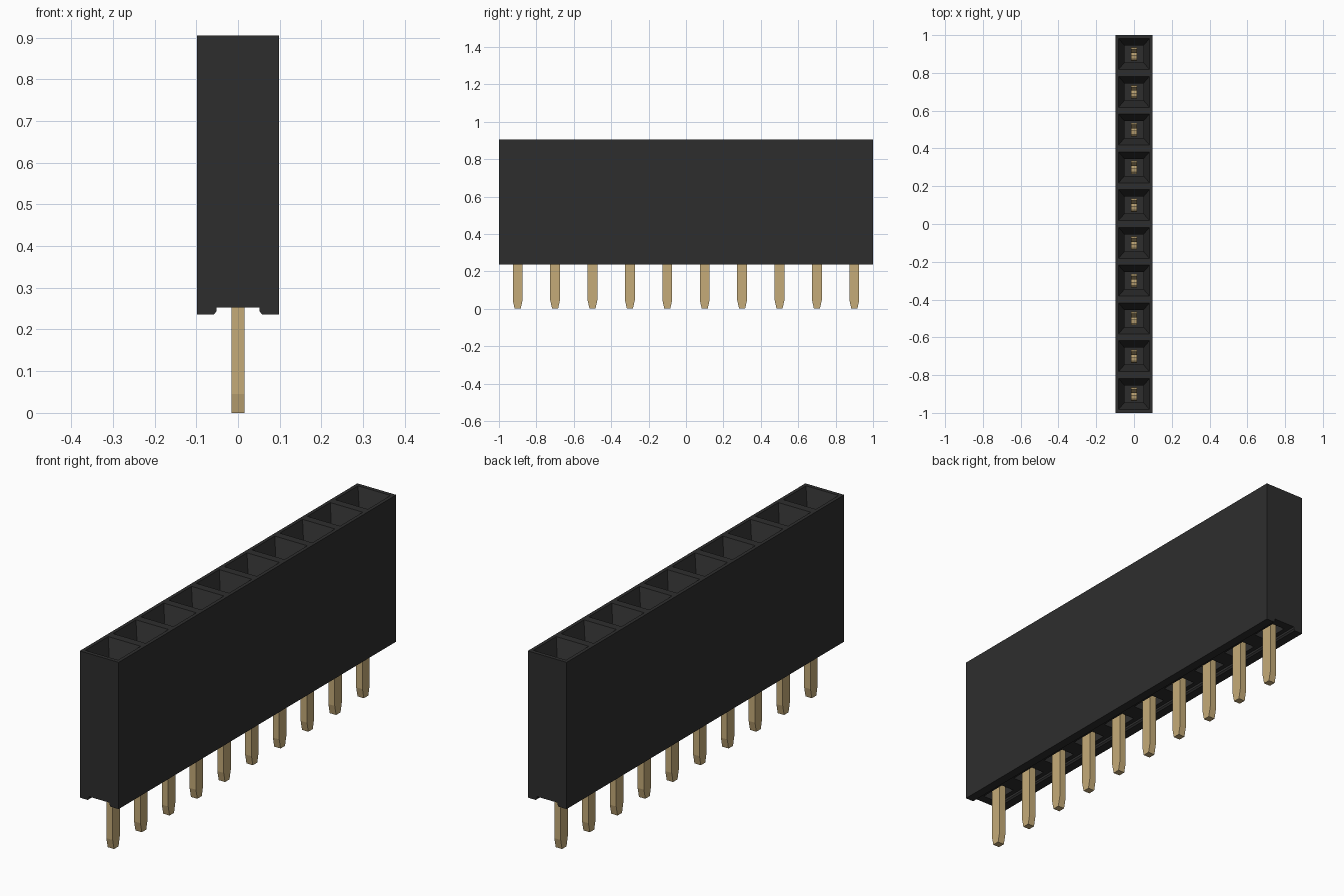
import bpy
import bmesh

cube = bpy.data.objects.get("Cube")
if cube:
    bpy.data.objects.remove(cube, do_unlink=True)

PINS, PITCH, TOP = 10, 0.2, 0.905
CENTRES = [(i - (PINS - 1) / 2) * PITCH for i in range(PINS)]


def material(name, rgb):
    m = bpy.data.materials.new(name)
    m.use_nodes = True
    m.diffuse_color = (*rgb, 1)
    bsdf = m.node_tree.nodes["Principled BSDF"]
    bsdf.inputs["Base Color"].default_value = (*rgb, 1)
    bsdf.inputs["Roughness"].default_value = 0.6
    return m


def loft(bm, rings):
    """Join matching rings of points into a closed solid."""
    loops = [[bm.verts.new(p) for p in ring] for ring in rings]
    n = len(loops[0])
    bm.faces.new(loops[0][::-1])
    bm.faces.new(loops[-1])
    for a, b in zip(loops, loops[1:]):
        for i in range(n):
            j = (i + 1) % n
            bm.faces.new((a[i], a[j], b[j], b[i]))


def rect(y, hx, hy, z):
    return [(-hx, y - hy, z), (hx, y - hy, z), (hx, y + hy, z), (-hx, y + hy, z)]


def finish(bm, name, mat):
    bmesh.ops.recalc_face_normals(bm, faces=bm.faces)
    me = bpy.data.meshes.new(name)
    bm.to_mesh(me)
    bm.free()
    me.materials.append(mat)
    ob = bpy.data.objects.new(name, me)
    bpy.context.collection.objects.link(ob)
    return ob


black = material("black plastic", (0.027, 0.027, 0.027))
gold = material("gold metal", (0.56, 0.41, 0.19))

# Housing: end profile with a shallow groove underneath, extruded along y
half = [(0.052, 0.253), (0.052, 0.243), (0.058, 0.236), (0.098, 0.236), (0.098, TOP)]
profile = half + [(-x, z) for x, z in reversed(half)]
bm = bmesh.new()
loft(bm, [[(x, y, z) for x, z in profile] for y in (-1, 1)])
housing = finish(bm, "housing", black)

# Cutters: funnel-mouthed sockets above, shallow pin recesses below
bm = bmesh.new()
for y in CENTRES:
    loft(bm, [rect(y, 0.05, 0.045, 0.34), rect(y, 0.05, 0.045, 0.81),
              rect(y, 0.082, 0.082, TOP), rect(y, 0.082, 0.082, TOP + 0.05)])
    loft(bm, [rect(y, 0.032, 0.06, 0.20), rect(y, 0.032, 0.06, 0.29)])
cutter = finish(bm, "socket_cutter", black)
cutter.hide_render = True

cut = housing.modifiers.new("sockets", "BOOLEAN")
cut.operation = "DIFFERENCE"
cut.solver = "EXACT"
cut.object = cutter
bpy.context.view_layer.objects.active = housing
housing.select_set(True)
bpy.ops.object.modifier_apply(modifier=cut.name)
bpy.data.objects.remove(cutter, do_unlink=True)

# Contacts: tapered leg below, two-pronged spring fork inside the socket
side = [(0.016, 0), (0.026, 0.045), (0.026, 0.30), (0.036, 0.36), (0.036, 0.58),
        (0.018, 0.72), (0.034, 0.78), (0.026, 0.785), (0.006, 0.72),
        (0.024, 0.58), (0.024, 0.42)]
outline = side + [(-y, z) for y, z in reversed(side)]
bm = bmesh.new()
loft(bm, [[(x, y, z) for y, z in outline] for x in (-0.016, 0.016)])
first = finish(bm, "pin_1", gold)
first.location.y = CENTRES[0]
for i, y in enumerate(CENTRES[1:], 2):
    pin = bpy.data.objects.new(f"pin_{i}", first.data)
    pin.location.y = y
    bpy.context.collection.objects.link(pin)
